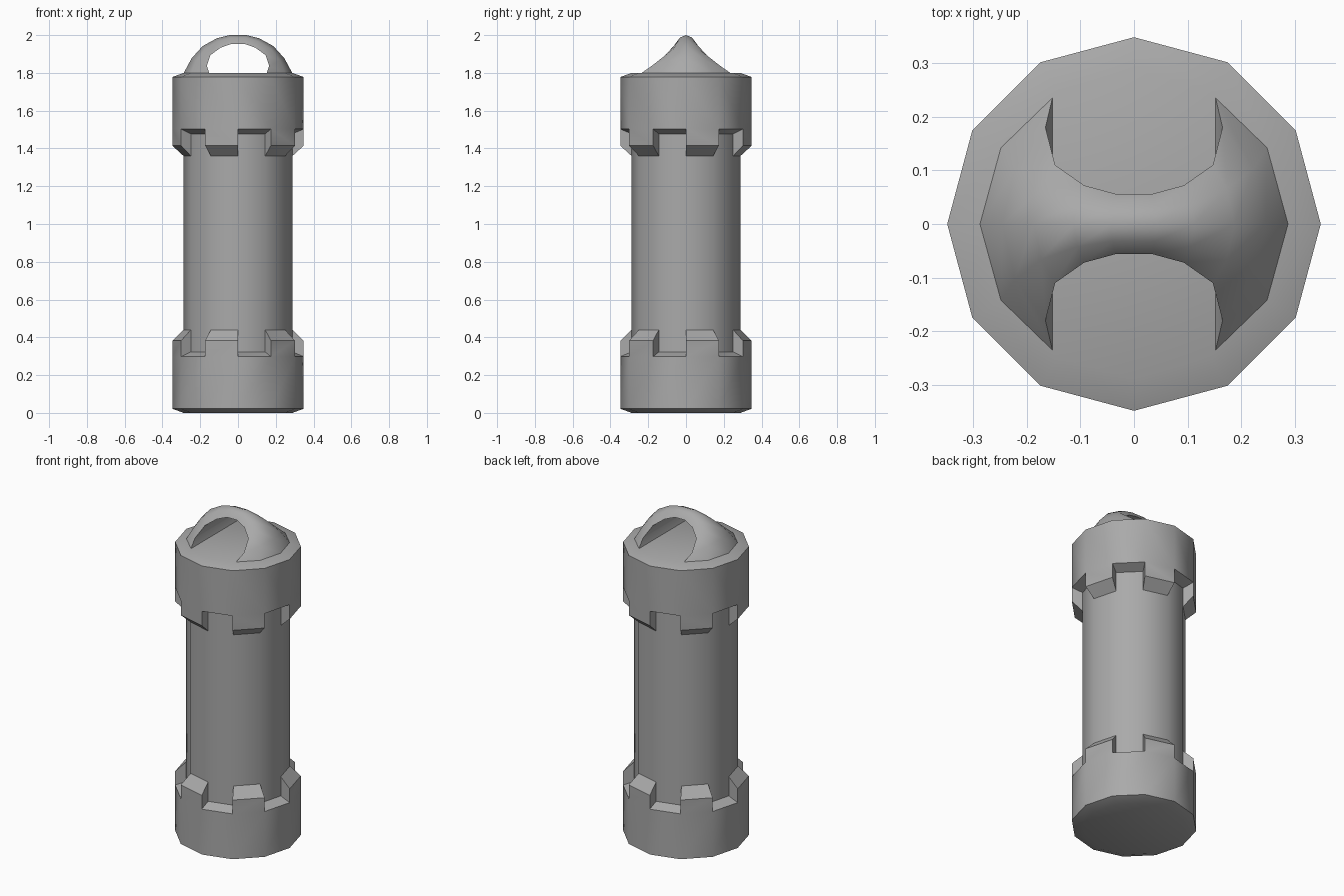
import bpy, bmesh
from math import cos, sin, radians

if "Cube" in bpy.data.objects:
    bpy.data.objects.remove(bpy.data.objects["Cube"])

N = 12
R_OUT, R_IN = 0.348, 0.288

# Darker grey shared by all parts
grey = bpy.data.materials.new("dark_grey")
grey.diffuse_color = (0.4, 0.4, 0.4, 1)
grey.use_nodes = True
grey.node_tree.nodes["Principled BSDF"].inputs["Base Color"].default_value = grey.diffuse_color


def ring(bm, r, z):
    return [bm.verts.new((r * cos(radians(30 * k)), r * sin(radians(30 * k)), z)) for k in range(N)]


def finish(bm, name, angle=32):
    bmesh.ops.recalc_face_normals(bm, faces=bm.faces[:])
    mesh = bpy.data.meshes.new(name)
    bm.to_mesh(mesh)
    bm.free()
    mesh.materials.append(grey)
    ob = bpy.data.objects.new(name, mesh)
    bpy.context.collection.objects.link(ob)
    bpy.ops.object.select_all(action='DESELECT')
    ob.select_set(True)
    bpy.context.view_layer.objects.active = ob
    bpy.ops.object.shade_smooth_by_angle(angle=radians(angle))
    return ob


def notched_cap(name, z_end, z_bevel, gap_out, gap_in, tooth_out, tooth_in):
    bm = bmesh.new()
    rim = ring(bm, R_IN, z_end)
    edge = ring(bm, R_OUT, z_bevel)
    lo, li = ring(bm, R_OUT, gap_out), ring(bm, R_IN, gap_in)
    ho, hi = ring(bm, R_OUT, tooth_out), ring(bm, R_IN, tooth_in)
    bm.faces.new(rim)
    for k in range(N):
        j = (k + 1) % N
        bm.faces.new((rim[k], rim[j], edge[j], edge[k]))
        bm.faces.new((edge[k], edge[j], lo[j], lo[k]))
        if k % 2 == 0:      # tooth: front, sloped end
            bm.faces.new((lo[k], lo[j], ho[j], ho[k]))
            bm.faces.new((ho[k], ho[j], hi[j], hi[k]))
        else:               # notch floor
            bm.faces.new((lo[k], lo[j], li[j], li[k]))
        # side wall of the tooth
        bm.faces.new((lo[k], ho[k], hi[k], li[k]))
    return finish(bm, name)


# End caps with square teeth
notched_cap("bottom_cap", 0.0, 0.022, 0.298, 0.323, 0.382, 0.44)
notched_cap("top_cap", 1.80, 1.778, 1.503, 1.477, 1.415, 1.36)

# Shaft
bm = bmesh.new()
a, b = ring(bm, R_IN, 0.323), ring(bm, R_IN, 1.477)
for k in range(N):
    j = (k + 1) % N
    bm.faces.new((a[k], a[j], b[j], b[k]))
finish(bm, "shaft")

# Arched handle: half sections from foot to crown (inner edge, shoulder, ridge)
half = [
    ((.152, .235, 1.80), (.248, .142, 1.80), (.287, 0, 1.80)),
    ((.165, .180, 1.838), (.222, .103, 1.866), (.245, 0, 1.878)),
    ((.147, .110, 1.893), (.173, .066, 1.927), (.187, 0, 1.942)),
    ((.093, .072, 1.933), (.105, .042, 1.968), (.112, 0, 1.983)),
    ((.034, .056, 1.954), (.040, .032, 1.987), (.044, 0, 2.0)),
]
stations = [(1, s) for s in half] + [(-1, s) for s in reversed(half)]
bm = bmesh.new()
loops = []
for side, (inner, shoulder, ridge) in stations:
    pts = [(inner, 1), (shoulder, 1), (ridge, 1), (shoulder, -1), (inner, -1)]
    loops.append([bm.verts.new((side * p[0], s * p[1], p[2])) for p, s in pts])
for p, q in zip(loops, loops[1:]):
    for i in range(5):
        j = (i + 1) % 5
        bm.faces.new((p[i], p[j], q[j], q[i]))
finish(bm, "handle", 55)
